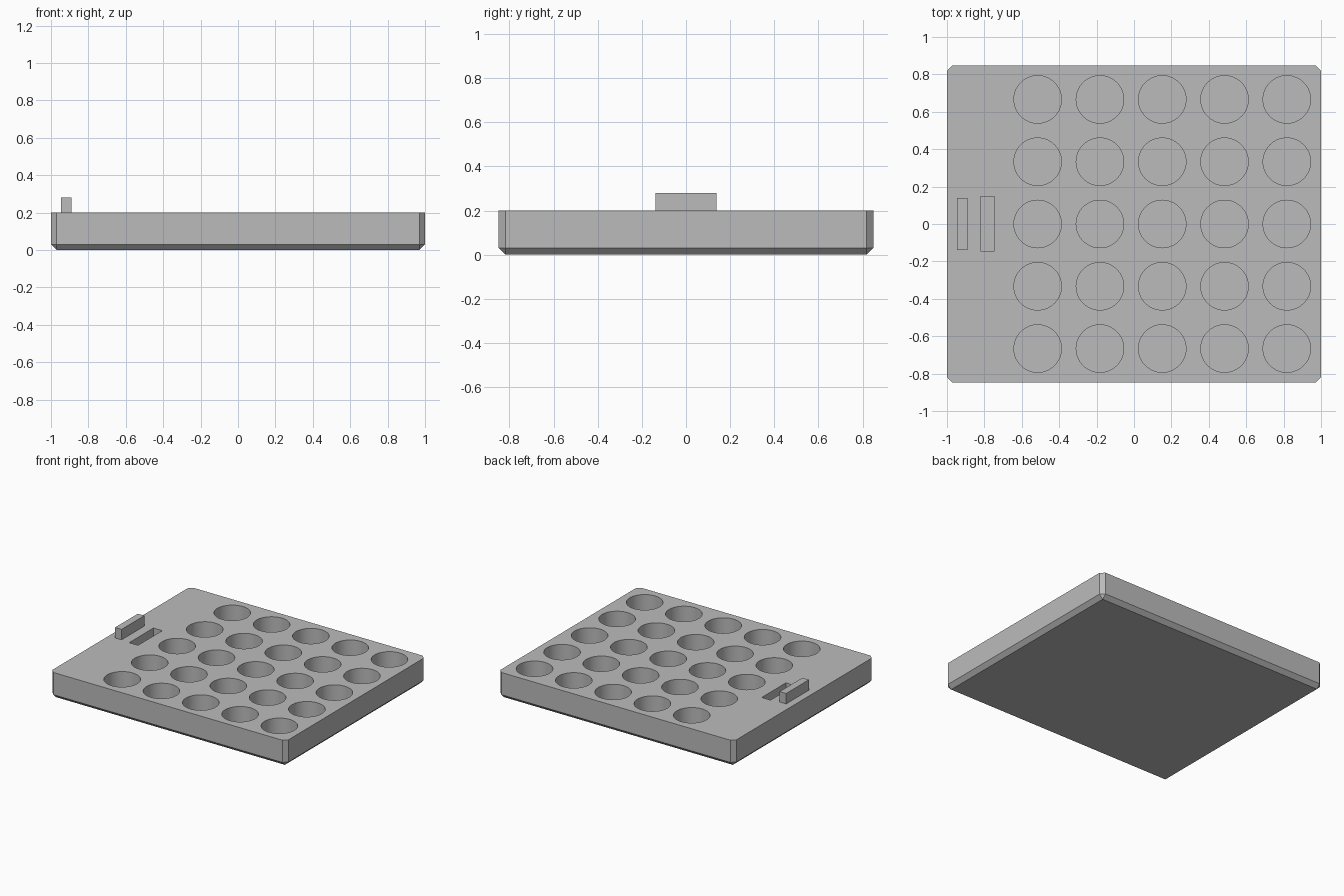
import bpy
import bmesh
from mathutils import Matrix, Vector

cube = bpy.data.objects.get("Cube")
if cube:
    bpy.data.objects.remove(cube, do_unlink=True)

# Single grey plastic
GREY = (0.5, 0.5, 0.5, 1.0)
grey = bpy.data.materials.new("matte_grey")
grey.use_nodes = True
grey.diffuse_color = GREY
grey.node_tree.nodes["Principled BSDF"].inputs["Base Color"].default_value = GREY

HALF_X, HALF_Y, TOP = 1.0, 0.848, 0.2
CHAMFER = 0.03
PITCH, RADIUS, POCKET_FLOOR = 0.333, 0.127, 0.03
FIRST_X = -0.515


def add_box(bm, low, high):
    low, high = Vector(low), Vector(high)
    matrix = Matrix.Translation((low + high) / 2) @ Matrix.Diagonal((*(high - low), 1))
    return bmesh.ops.create_cube(bm, size=1, matrix=matrix)["verts"]


def finish(name, bm):
    mesh = bpy.data.meshes.new(name)
    bm.to_mesh(mesh)
    bm.free()
    mesh.materials.append(grey)
    obj = bpy.data.objects.new(name, mesh)
    bpy.context.collection.objects.link(obj)
    return obj


# Tray body: slab with chamfered upright corners and bottom rim
bm = bmesh.new()
add_box(bm, (-HALF_X, -HALF_Y, 0), (HALF_X, HALF_Y, TOP))
edges = [e for e in bm.edges
         if abs(e.verts[0].co.z - e.verts[1].co.z) > 0.1
         or max(v.co.z for v in e.verts) < 0.01]
bmesh.ops.bevel(bm, geom=edges, offset=CHAMFER, segments=1, affect='EDGES')
tray = finish("tray", bm)

# Cutter: five by five round pockets and the latch slot
bm = bmesh.new()
height = 0.3 - POCKET_FLOOR
for col in range(5):
    for row in range(-2, 3):
        centre = (FIRST_X + col * PITCH, row * PITCH, POCKET_FLOOR + height / 2)
        bmesh.ops.create_cone(bm, cap_ends=True, segments=64, radius1=RADIUS,
                              radius2=RADIUS, depth=height,
                              matrix=Matrix.Translation(centre))
add_box(bm, (-0.82, -0.145, 0.1), (-0.745, 0.148, 0.3))
cutter = finish("pocket_cutter", bm)
cutter.hide_render = True

cut = tray.modifiers.new("pockets", 'BOOLEAN')
cut.operation = 'DIFFERENCE'
cut.solver = 'EXACT'
cut.object = cutter
bpy.context.view_layer.objects.active = tray
tray.select_set(True)
bpy.ops.object.modifier_apply(modifier=cut.name)
bpy.data.objects.remove(cutter, do_unlink=True)
bpy.ops.object.shade_smooth_by_angle(angle=0.5)

# Latch tab standing beside the slot
bm = bmesh.new()
add_box(bm, (-0.945, -0.138, TOP), (-0.89, 0.138, 0.28))
finish("latch_tab", bm)
